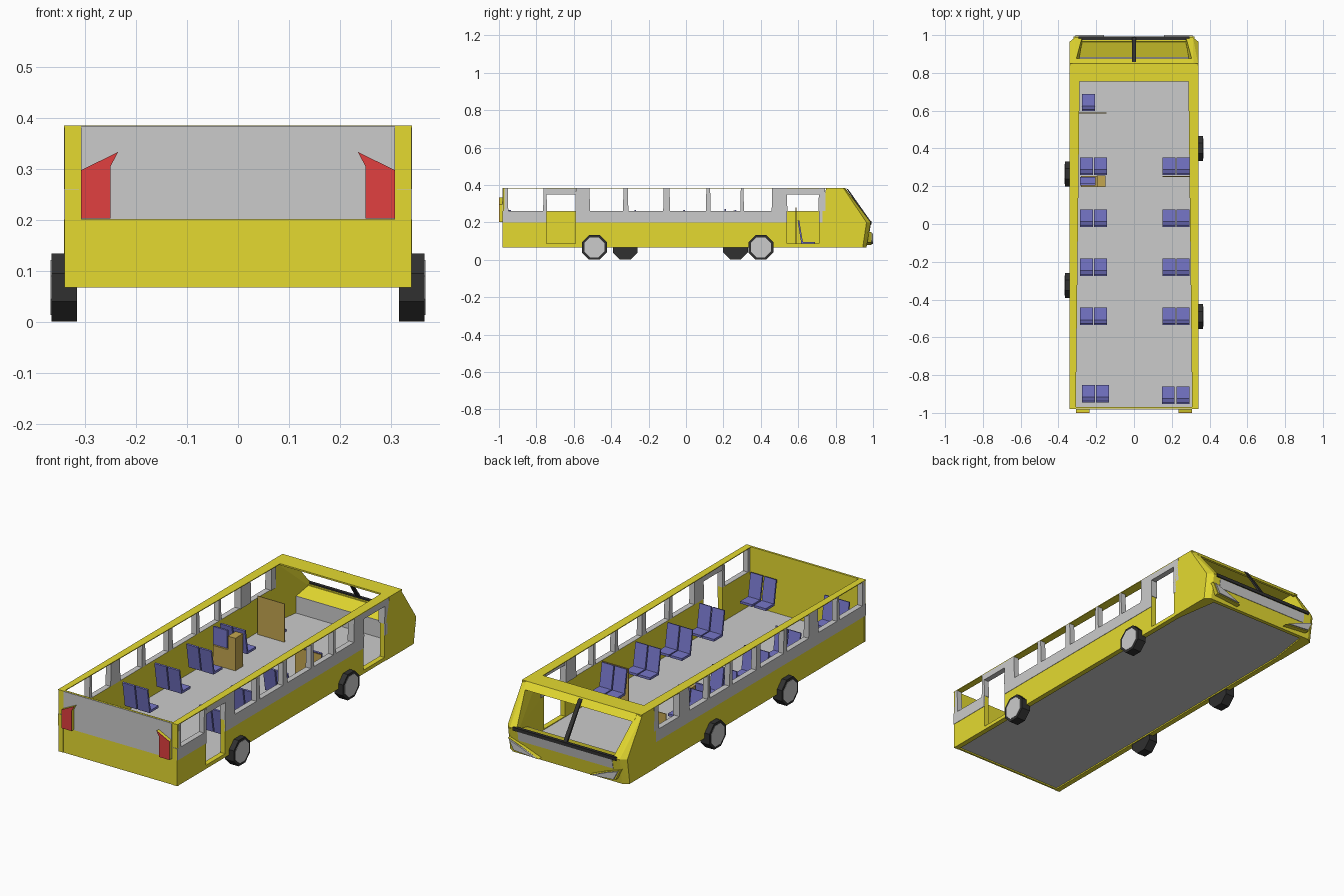
import bpy, bmesh, math
from mathutils import Vector, Matrix

if "Cube" in bpy.data.objects:
    bpy.data.objects.remove(bpy.data.objects["Cube"])


def material(name, rgb):
    m = bpy.data.materials.new(name)
    m.diffuse_color = (*rgb, 1)
    m.use_nodes = True
    m.node_tree.nodes["Principled BSDF"].inputs["Base Color"].default_value = m.diffuse_color
    return m


YELLOW = material("yellow", (0.78, 0.70, 0.03))
BLUE = material("blue", (0.18, 0.18, 0.58))
BROWN = material("brown", (0.55, 0.38, 0.08))
RED = material("red", (0.75, 0.05, 0.05))
BLACK = material("black", (0.03, 0.03, 0.03))


def finish(bm, name, mat):
    bmesh.ops.recalc_face_normals(bm, faces=bm.faces)
    me = bpy.data.meshes.new(name)
    bm.to_mesh(me)
    bm.free()
    ob = bpy.data.objects.new(name, me)
    bpy.context.collection.objects.link(ob)
    if mat:
        me.materials.append(mat)
    return ob


def hull(name, pts, mat=None):
    bm = bmesh.new()
    for p in pts:
        bm.verts.new(p)
    bmesh.ops.convex_hull(bm, input=bm.verts)
    bmesh.ops.dissolve_limit(bm, angle_limit=0.01, verts=bm.verts, edges=bm.edges)
    return finish(bm, name, mat)


def box(name, x, y, z, mat=None):
    return hull(name, [(a, b, c) for a in x for b in y for c in z], mat)


def prism(name, xz, y0, y1, mat=None):
    # extrude an x/z outline along y
    bm = bmesh.new()
    f = bm.faces.new([bm.verts.new((x, y0, z)) for x, z in xz])
    g = bmesh.ops.extrude_face_region(bm, geom=[f])["geom"]
    verts = [v for v in g if isinstance(v, bmesh.types.BMVert)]
    bmesh.ops.translate(bm, verts=verts, vec=(0, y1 - y0, 0))
    return finish(bm, name, mat)


SILL, TOP, LOW = 0.26, 0.385, 0.067

# floor
box("floor", (-0.33, 0.33), (-0.975, 0.94), (0.074, 0.082))

# side walls, door openings only on the right
pillars = [(-0.97, -0.952), (-0.762, -0.745), (-0.59, -0.515), (-0.335, -0.31),
           (-0.12, -0.087), (0.108, 0.13), (0.292, 0.308), (0.46, 0.54), (0.71, 0.745)]
doors = [(-0.745, -0.59), (0.54, 0.71)]
for s in (-1, 1):
    inner, outer, skin = s * 0.312, s * 0.339, s * 0.341
    spans = [(-0.98, 0.73)]
    if s > 0:
        spans = [(-0.98, -0.745), (-0.59, 0.54), (0.71, 0.73)]
        for d in doors:
            box("door_sill", (inner, outer), d, (LOW, 0.086), YELLOW)
            box("door_lintel", (inner, skin), d, (0.35, TOP - 0.004))
    for sp in spans:
        box("side_panel", (inner, outer), sp, (LOW, SILL - 0.001), YELLOW)
        box("window_band", (s * 0.337, skin), sp, (0.2, SILL))
        box("window_sill", (inner, skin), sp, (SILL - 0.002, SILL))
    for a, b in pillars:
        i = s * 0.305 if b > 0.4 else inner
        hull("pillar", [(x, y, z) for x in (i, skin)
                        for y, z in ((a - 0.002, SILL), (b + 0.002, SILL),
                                     (a + 0.001, TOP - 0.002), (b - 0.001, TOP - 0.002))])
    # roof rim widens toward the windscreen
    hull("roof_rim", [(x, y, z) for z in (TOP - 0.004, TOP)
                      for x, y in ((s * 0.341, -0.98), (s * 0.308, -0.98),
                                   (s * 0.341, 0.76), (s * 0.288, 0.76))], YELLOW)

# rear wall and tail lights
box("rear_wall", (-0.34, 0.34), (-0.978, -0.968), (LOW, TOP), YELLOW)
box("rear_panel", (-0.308, 0.308), (-0.981, -0.976), (0.2, TOP - 0.001))
lamp = [(0.25, 0.202), (0.308, 0.202), (0.308, 0.297), (0.235, 0.333), (0.25, 0.305)]
for s in (-1, 1):
    outline = [(s * x, z) for x, z in lamp]
    prism("tail_light_housing", outline, -0.997, -0.978, YELLOW)
    prism("tail_light", outline, -1.0, -0.997, RED)

# nose cheeks with chamfered windscreen posts
cheek_out = [(0.72, LOW), (0.72, SILL), (0.75, TOP), (0.84, TOP), (0.965, 0.2), (0.945, LOW)]
cheek_in = [(0.72, LOW), (0.72, SILL), (0.75, TOP), (0.85, TOP), (0.988, 0.2), (0.965, LOW)]
for s in (-1, 1):
    hull("nose_cheek", [(s * 0.341, y, z) for y, z in cheek_out]
         + [(s * 0.312, y, z) for y, z in cheek_in]
         + [(s * 0.275, 0.988, 0.2), (s * 0.275, 0.965, LOW), (s * 0.275, 0.96, 0.2)], YELLOW)

# front roof and visor
box("front_roof", (-0.34, 0.34), (0.755, 0.85), (TOP - 0.008, TOP), YELLOW)
hull("visor", [(x, y, z) for x in (-0.315, 0.315)
               for y, z in ((0.835, TOP), (0.85, TOP), (0.875, 0.352), (0.865, 0.35))], YELLOW)

# front apron, grille panel and dashboard
hull("front_apron", [(x, y, z) for x in (-0.29, 0.29)
                     for y, z in ((0.945, LOW), (0.965, LOW), (0.988, 0.2), (0.965, 0.2))], YELLOW)
hull("front_panel", [(x, y, z) for x in (-0.27, 0.27)
                     for y, z in ((0.965, 0.14), (0.980, 0.14), (0.988, 0.188), (0.965, 0.188))])
hull("dashboard", [(x, y, z) for x in (-0.3, 0.3)
                   for y, z in ((0.885, 0.165), (0.885, 0.17), (0.97, 0.198), (0.97, 0.19))], YELLOW)
box("dash_wall", (-0.31, 0.31), (0.882, 0.888), (0.08, 0.17))

# black windscreen trim
box("windscreen_trim", (-0.295, 0.295), (0.975, 0.992), (0.19, 0.207), BLACK)
hull("windscreen_post", [(x, y, z) for x in (-0.01, 0.01)
                         for y, z in ((0.857, 0.382), (0.868, 0.376), (0.992, 0.2), (0.978, 0.2))], BLACK)

# headlights
head = [(0.16, 0.085), (0.285, 0.095), (0.31, 0.142), (0.24, 0.118)]
for s in (-1, 1):
    prism("headlight_housing", [(s * (0.24 + (x - 0.24) * 1.15), 0.11 + (z - 0.11) * 1.2)
                                for x, z in head], 0.955, 0.992, YELLOW)
    prism("headlight", [(s * x, z) for x, z in head], 0.99, 1.0)


# eight-sided wheels
def cylinder(name, r, depth, centre, mat=None):
    bm = bmesh.new()
    bmesh.ops.create_cone(bm, cap_ends=True, segments=8, radius1=r, radius2=r, depth=depth)
    turn = Matrix.Rotation(math.pi / 2, 4, 'Y') @ Matrix.Rotation(math.pi / 8, 4, 'Z')
    bmesh.ops.transform(bm, matrix=Matrix.Translation(centre) @ turn, verts=bm.verts)
    finish(bm, name, mat)


for s, ys in ((1, (-0.49, 0.40)), (-1, (-0.325, 0.265))):
    for y in ys:
        cylinder("tire", 0.072, 0.05, Vector((s * 0.341, y, 0.067)), BLACK)
        cylinder("hub", 0.058, 0.01, Vector((s * 0.3625, y, 0.067)))


# seats: thin cushion and reclined back, facing +y
def seat(x, y, z):
    xs = (x - 0.034, x + 0.034)
    box("seat_cushion", xs, (y + 0.022, y + 0.092), (z - 0.012, z), BLUE)
    hull("seat_back", [(a, b, c) for a in xs
                       for b, c in ((y + 0.02, z - 0.012), (y + 0.03, z - 0.012),
                                    (y, z + 0.115), (y + 0.008, z + 0.117))], BLUE)


for y in (0.26, -0.015, -0.275, -0.535):
    for x in (-0.251, -0.177, 0.185, 0.259):
        seat(x, y, 0.15)
for x, y in ((-0.241, -0.945), (-0.167, -0.945), (0.181, -0.952), (0.259, -0.952)):
    seat(x, y, 0.15)
seat(-0.24, 0.597, 0.095)

# partitions and attendant's desk
box("driver_partition", (-0.3, -0.145), (0.586, 0.59), (0.082, 0.28), BROWN)
box("seat_partition", (0.15, 0.3), (0.25, 0.254), (0.082, 0.265), BROWN)
box("desk_base", (-0.28, -0.19), (0.195, 0.255), (0.082, 0.18), BROWN)
box("desk_side", (-0.195, -0.152), (0.195, 0.258), (0.082, 0.25), BROWN)
box("attendant_cushion", (-0.285, -0.205), (0.205, 0.25), (0.18, 0.195), BLUE)
box("attendant_back", (-0.285, -0.205), (0.205, 0.215), (0.19, 0.272), BLUE)
